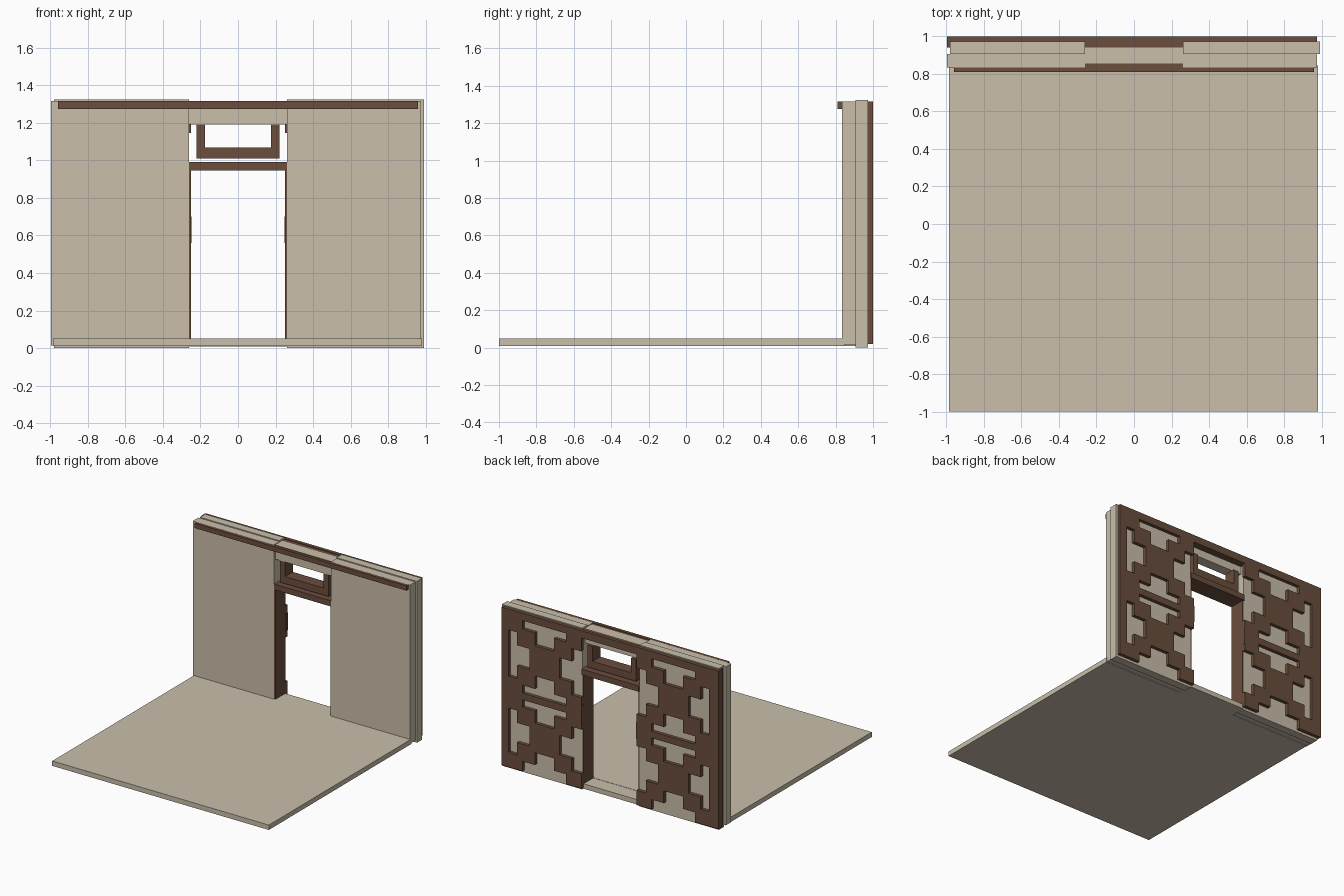
import bpy, bmesh

if "Cube" in bpy.data.objects:
    bpy.data.objects.remove(bpy.data.objects["Cube"])


def material(name, col):
    m = bpy.data.materials.new(name)
    m.diffuse_color = (*col, 1)
    m.use_nodes = True
    m.node_tree.nodes["Principled BSDF"].inputs["Base Color"].default_value = m.diffuse_color
    return m


PLASTER = material("plaster", (0.585, 0.52, 0.405))
TIMBER = material("timber", (0.145, 0.075, 0.046))


def finish(name, bm, mat):
    bmesh.ops.recalc_face_normals(bm, faces=bm.faces)
    me = bpy.data.meshes.new(name)
    bm.to_mesh(me)
    bm.free()
    me.materials.append(mat)
    ob = bpy.data.objects.new(name, me)
    bpy.context.collection.objects.link(ob)
    return ob


def box(name, x0, x1, y0, y1, z0, z1, mat):
    bm = bmesh.new()
    bmesh.ops.create_cube(bm, size=1)
    for v in bm.verts:
        v.co = ((x0 + x1) / 2 + v.co.x * (x1 - x0),
                (y0 + y1) / 2 + v.co.y * (y1 - y0),
                (z0 + z1) / 2 + v.co.z * (z1 - z0))
    return finish(name, bm, mat)


def cutout_plate(name, rects, y0, y1, mat):
    """Union of x/z rectangles, extruded in y as one clean solid."""
    xs = sorted({round(v, 4) for r in rects for v in r[:2]})
    zs = sorted({round(v, 4) for r in rects for v in r[2:]})
    bm = bmesh.new()
    for xa, xb in zip(xs, xs[1:]):
        for za, zb in zip(zs, zs[1:]):
            cx, cz = (xa + xb) / 2, (za + zb) / 2
            if any(r[0] < cx < r[1] and r[2] < cz < r[3] for r in rects):
                bm.faces.new([bm.verts.new(p) for p in
                              ((xa, y0, za), (xb, y0, za), (xb, y0, zb), (xa, y0, zb))])
    bmesh.ops.remove_doubles(bm, verts=bm.verts, dist=1e-4)
    ext = bmesh.ops.extrude_face_region(bm, geom=bm.faces[:], use_keep_orig=True)
    for v in ext["geom"]:
        if isinstance(v, bmesh.types.BMVert):
            v.co.y = y1
    bmesh.ops.recalc_face_normals(bm, faces=bm.faces)
    bmesh.ops.dissolve_limit(bm, angle_limit=0.01, verts=bm.verts, edges=bm.edges)
    return finish(name, bm, mat)


# Floor and threshold
box("floor", -0.985, 0.98, -1, 0.845, 0.01, 0.05, PLASTER)
box("threshold", -0.26, 0.26, 0.845, 0.97, 0.008, 0.048, PLASTER)

# Wall panels: front skin plus offset tongue layer
for side, a, b, ta, tb in (("left", -0.995, -0.26, -0.98, -0.26),
                           ("right", 0.26, 0.975, 0.26, 0.99)):
    box(side + "_wall_skin", a, b, 0.835, 0.905, 0.015, 1.315, PLASTER)
    box(side + "_wall_tongue", ta, tb, 0.905, 0.972, 0, 1.323, PLASTER)
box("wall_over_door", -0.26, 0.26, 0.855, 0.94, 1.19, 1.31, PLASTER)

# Inside cornice
box("cornice", -0.96, 0.96, 0.81, 0.8349, 1.275, 1.315, TIMBER)
box("cornice_backing", -0.26, 0.26, 0.8349, 0.855, 1.275, 1.31, TIMBER)

# Door frame
for side, s in (("left", -1), ("right", 1)):
    x = sorted((s * 0.25, s * 0.26))
    box(side + "_door_jamb", *x, 0.84, 0.972, 0.048, 0.945, TIMBER)
box("door_lintel", -0.26, 0.26, 0.84, 0.985, 0.945, 0.992, TIMBER)

# Transom window frame
cutout_plate("transom_frame", [(-0.22, -0.175, 1.01, 1.19), (0.175, 0.22, 1.01, 1.19),
                               (-0.22, 0.22, 1.01, 1.068)], 0.86, 0.96, TIMBER)

# Outside timber lattice: posts, rails and stepped cross braces
rects = [(-0.995, 0.975, 1.255, 1.315),
         (-0.995, -0.91, 0.02, 1.315), (0.91, 0.975, 0.02, 1.315)]
N = 6
for s in (-1, 1):
    def add(xa, xb, za, zb):
        rects.append((*sorted((s * xa, s * xb)), za, zb))
    add(0.36, 0.82, 0.605, 0.66)
    add(0.247, 0.36, 0.56, 0.70)
    for z0, z1 in ((0.02, 0.625), (0.64, 1.27)):
        w, h = 0.67 / N, (z1 - z0) / N
        for i in range(N):
            xa = 0.25 + i * w
            for za in (z0 + i * h, z1 - (i + 1) * h):
                add(max(0.25, xa - 0.025), xa + w + 0.025,
                    max(0.02, za - 0.02), za + h + 0.02)
cutout_plate("timber_lattice", rects, 0.972, 1.0, TIMBER)
box("top_rail_backing", -0.26, 0.26, 0.94, 0.972, 1.255, 1.31, TIMBER)
box("corner_post_lip", -0.995, -0.98, 0.94, 0.972, 0.02, 1.315, TIMBER)
